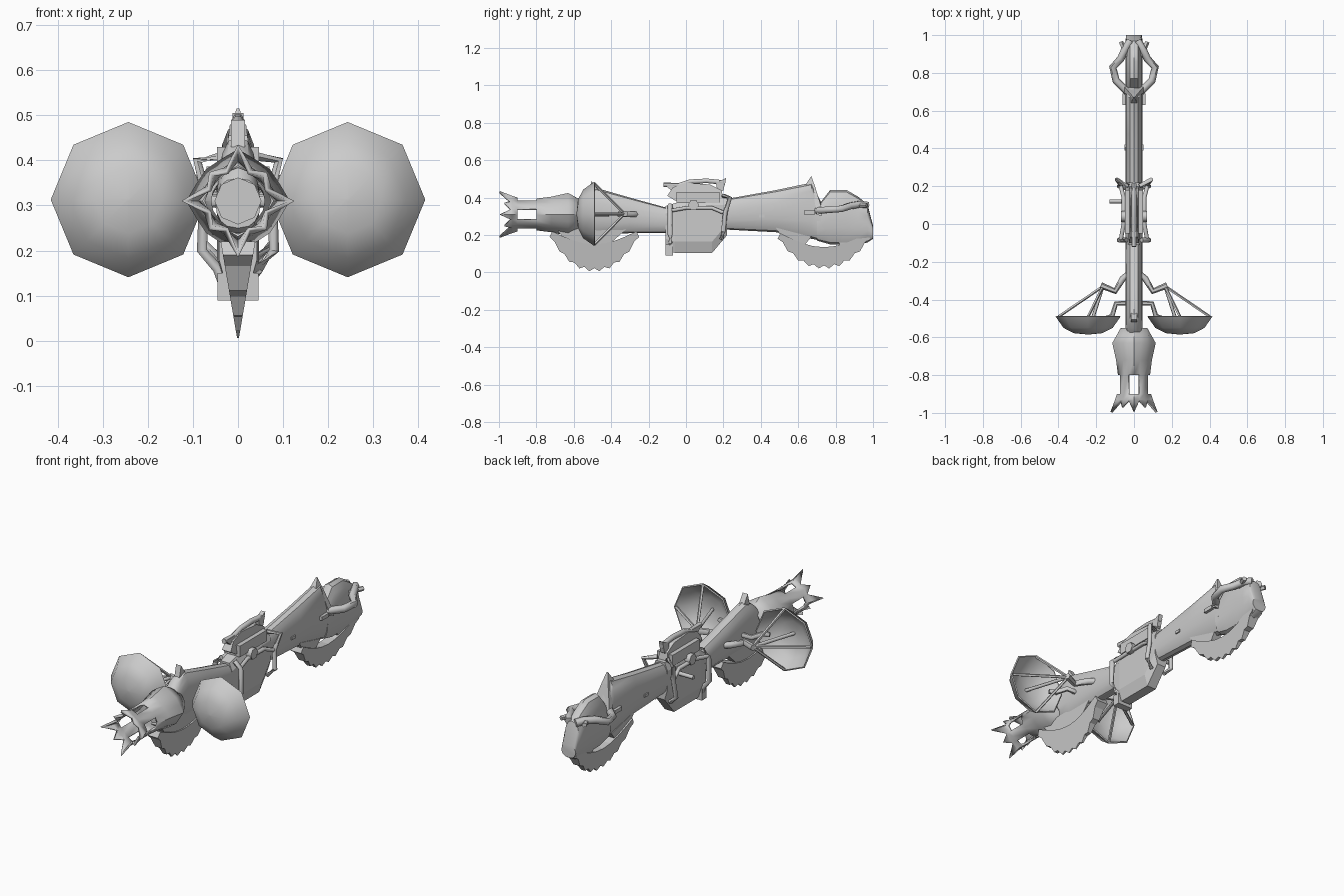
import bpy, bmesh, math
from mathutils import Vector

if "Cube" in bpy.data.objects:
    bpy.data.objects.remove(bpy.data.objects["Cube"])

grey = bpy.data.materials.new("light grey")
grey.diffuse_color = (0.6, 0.6, 0.6, 1)
grey.use_nodes = True
grey.node_tree.nodes["Principled BSDF"].inputs["Base Color"].default_value = grey.diffuse_color


def make(name, bm, smooth=30):
    bmesh.ops.recalc_face_normals(bm, faces=bm.faces)
    me = bpy.data.meshes.new(name)
    bm.to_mesh(me)
    bm.free()
    me.materials.append(grey)
    ob = bpy.data.objects.new(name, me)
    bpy.context.collection.objects.link(ob)
    if smooth:
        bpy.ops.object.select_all(action='DESELECT')
        ob.select_set(True)
        bpy.context.view_layer.objects.active = ob
        bpy.ops.object.shade_smooth_by_angle(angle=math.radians(smooth))
    return ob


def loft(name, rings, caps=True, smooth=35):
    bm = bmesh.new()
    vs = [[bm.verts.new(p) for p in r] for r in rings]
    n = len(vs[0])
    for a, b in zip(vs, vs[1:]):
        for i in range(n):
            bm.faces.new((a[i], a[(i + 1) % n], b[(i + 1) % n], b[i]))
    if caps:
        bm.faces.new(vs[0])
        bm.faces.new(vs[-1])
    return make(name, bm, smooth)


def tube(name, path, r, sides=6):
    """Pipe through points, with mitred corners."""
    pts = [Vector(p) for p in path]
    rings = []
    for i, p in enumerate(pts):
        d = (pts[min(i + 1, len(pts) - 1)] - pts[max(i - 1, 0)]).normalized()
        u = d.cross(Vector((0, 0, 1)) if abs(d.z) < .9 else Vector((1, 0, 0))).normalized()
        v = d.cross(u)
        rings.append([p + r * (u * math.cos(t) + v * math.sin(t))
                      for t in [2 * math.pi * k / sides for k in range(sides)]])
    return loft(name, rings, smooth=0 if sides < 6 else 62)


def plate(name, outline, width):
    """Side outline (y, z) thickened in x by width(z)."""
    bm = bmesh.new()
    sides = [[bm.verts.new((s * width(z), y, z)) for y, z in outline] for s in (-1, 1)]
    n = len(outline)
    for s in sides:
        bm.faces.new(s)
    for i in range(n):
        j = (i + 1) % n
        bm.faces.new((sides[0][i], sides[0][j], sides[1][j], sides[1][i]))
    return make(name, bm, 0)


def box(name, x, y, z):
    bm = bmesh.new()
    bmesh.ops.create_cube(bm, size=1)
    for v in bm.verts:
        v.co = [lo + (c + .5) * (hi - lo) for c, (lo, hi) in zip(v.co, (x, y, z))]
    return make(name, bm, 0)


# long narrow body: tall rounded sections (y, z low, z high, half width)
def section(y, lo, hi, w, n=16):
    pts = []
    for k in range(n):
        t = 2 * math.pi * k / n
        c, s = math.cos(t), math.sin(t)
        pts.append((w * math.copysign(abs(c) ** .75, c), y, (lo + hi) / 2 + (hi - lo) / 2 * s))
    return pts


loft("front_body", [section(*r) for r in [
    (-.6, .25, .36, .05), (-.55, .22, .42, .046), (-.48, .2, .452, .045),
    (-.3, .21, .4, .045), (-.1, .21, .345, .045)]])
loft("rear_body", [section(*r) for r in [
    (.2, .23, .39, .045), (.48, .215, .44, .045), (.67, .18, .48, .045), (.725, .17, .37, .045)]])
loft("tail_head", [section(*r) for r in [
    (.7, .17, .35, .045), (.77, .15, .44, .045), (.86, .15, .44, .045),
    (.92, .15, .405, .045), (.97, .16, .365, .045), (1, .18, .25, .042)]])

# flared muzzle shell with pointed prongs and four windows
# (y, axis radius, diagonal radius, in-between radius)
muzzle = [(-.55, .07, .07, .07), (-.63, .115, .1, .1), (-.72, .095, .08, .085),
          (-.80, .085, .075, .08), (-.90, .09, .075, .08), (-.93, .1, .08, .08), (-.965, .125, .09, .075)]
bm = bmesh.new()
grid = []
for j, (y, ra, rd, rm) in enumerate(muzzle):
    row = []
    for k in range(16):
        t = math.pi * k / 8
        r = (ra, rm, rd, rm)[k % 4]
        yy = y if j < 6 else (-.995, -.935, -.97, -.935)[k % 4]
        row.append(bm.verts.new((r * math.cos(t), yy, .31 + r * math.sin(t))))
    grid.append(row)
for j in range(6):
    for k in range(16):
        if j == 3 and k % 4 in (0, 3):
            continue
        m = (k + 1) % 16
        bm.faces.new((grid[j][k], grid[j][m], grid[j + 1][m], grid[j + 1][k]))
shell = make("muzzle", bm, 40)
mod = shell.modifiers.new("thickness", 'SOLIDIFY')
mod.thickness = .012
tube("barrel_core", [(0, -.72, .31), (0, -.56, .31)], .052, 8)

# serrated keel blades, thinning to an edge at the bottom
def keel(name, y0, y1, ztop, low, inner, teeth=9):
    n = teeth * 2
    outer, upper = [], []
    for k in range(n + 1):
        t = k / n
        y = y0 + (y1 - y0) * t
        a = (1 - abs(2 * t - 1) ** 2.2)
        z = ztop - (ztop - low) * a + (.018 if k % 2 else 0)
        outer.append((y, z))
    for k in range(9):
        t = 1 - k / 8
        upper.append((y0 + .015 + (y1 - y0 - .03) * t, ztop + .03 - inner * math.sin(math.pi * t)))
    plate(name, outer + upper, lambda z: .001 + .17 * z)


keel("front_keel", -.73, -.25, .19, .005, .07)
keel("rear_keel", .49, .985, .18, .02, .075)
plate("front_keel_web", [(-.7, .24), (-.62, .14), (-.5, .12), (-.4, .16), (-.32, .23)], lambda z: .13 * z)
plate("rear_keel_web_front", [(.48, .24), (.54, .14), (.62, .13), (.67, .19)], lambda z: .13 * z)
plate("rear_keel_web_back", [(.8, .2), (.83, .13), (.9, .12), (.97, .17), (.97, .22)], lambda z: .13 * z)

# receiver block, lower housing and top carry handle
loft("receiver", [[(x * w, y, z) for x, z in
                   ((-.6, lo), (.6, lo), (1, lo + .06), (1, hi - .04), (.6, hi), (-.6, hi), (-1, hi - .04), (-1, lo + .06))]
                  for y, lo, hi, w in ((-.11, .12, .355, .042), (-.06, .105, .37, .046), (.14, .105, .40, .046),
                                       (.22, .2, .40, .044))], smooth=0)
box("foot", (-.045, .045), (-.11, -.07), (.09, .15))
box("sight_block", (-.047, .047), (-.05, .18), (.37, .43))
plate("handle_hump", [(-.1, .41), (-.07, .455), (.0, .48), (.13, .47), (.19, .44), (.2, .39), (-.06, .385)],
      lambda z: .03 - .12 * (z - .38))
tube("handle_bar", [(0, -.12, .47), (0, -.04, .465), (0, .02, .485), (0, .11, .49), (0, .21, .48)], .014)
plate("handle_spike_back", [(.16, .48), (.215, .505), (.2, .44), (.17, .42)], lambda z: .012)
plate("handle_spike_front", [(-.12, .475), (-.04, .475), (-.07, .43)], lambda z: .012)

# crest plates on the body
plate("front_crest", [(-.52, .43), (-.505, .49), (-.47, .44)], lambda z: .015)
plate("rear_crest", [(.64, .47), (.67, .515), (.69, .46), (.73, .33), (.725, .30), (.70, .31), (.68, .42)],
      lambda z: .002 + .28 * (.52 - z))
tube("bolt_knob", [(-.13, .12, .31), (-.04, .12, .31)], .011)

for s, side in ((1, "right"), (-1, "left")):
    def P(*pts):
        return [(s * x, y, z) for x, y, z in pts]

    # open-backed octagonal dish: outer shell then inner shell
    rings = []
    for r, y in ((.004, -.585), (.075, -.578), (.13, -.55), (.172, -.49), (.165, -.487),
                 (.122, -.542), (.07, -.566), (.004, -.573)):
        rings.append([(s * .243 + r * math.cos(math.pi * k / 4), y, .313 + r * math.sin(math.pi * k / 4))
                      for k in range(8)])
    loft(side + "_dish", rings, smooth=50)

    # struts from rim to a common hub, and bent arms to the body
    hub = (.165, -.33, .313)
    for i, rim in enumerate(((.4, -.49, .313), (.243, -.49, .475), (.243, -.49, .15))):
        tube(f"{side}_strut_{i}", P(rim, hub), .008, 5)
    tube(side + "_dish_needle", P((.243, -.575, .313), hub), .009, 6)
    tube(side + "_upper_arm", P((.035, -.27, .31), (.06, -.29, .31), (.1, -.355, .31), (.175, -.325, .313)), .017)
    tube(side + "_lower_arm", P((.035, -.42, .31), (.095, -.42, .31), (.115, -.485, .31), (.15, -.5, .31)), .013)

    # bent pipes around the receiver
    tube(side + "_front_band", P((.03, -.085, .12), (.045, -.085, .16), (.08, -.085, .2),
                                 (.075, -.085, .33), (.04, -.085, .36)), .013)
    tube(side + "_rear_band", P((.04, .19, .18), (.08, .2, .22), (.07, .21, .32), (.09, .235, .4), (.03, .2, .41)), .012)
    tube(side + "_side_pipe", P((.07, -.085, .33), (.055, .0, .345), (.055, .14, .345), (.07, .2, .32)), .011)
    tube(side + "_bolt", P((.04, .04, .36), (.07, .04, .36)), .03, 6)

    # tail grips: loops standing out on both sides of the head
    tube(side + "_tail_grip", P((.035, .70, .33), (.095, .76, .335), (.112, .83, .34), (.07, .875, .355),
                                (.045, .93, .365), (.02, .97, .36)), .02)
    tube(side + "_tail_horn", P((.035, .89, .355), (.055, .93, .36), (.07, .965, .36)), .013, 5)
    box(side + "_tail_stud", sorted((s * .04, s * .06)), (.63, .69), (.31, .33))
    box(side + "_body_stud", sorted((s * .04, s * .05)), (.39, .42), (.295, .31))
